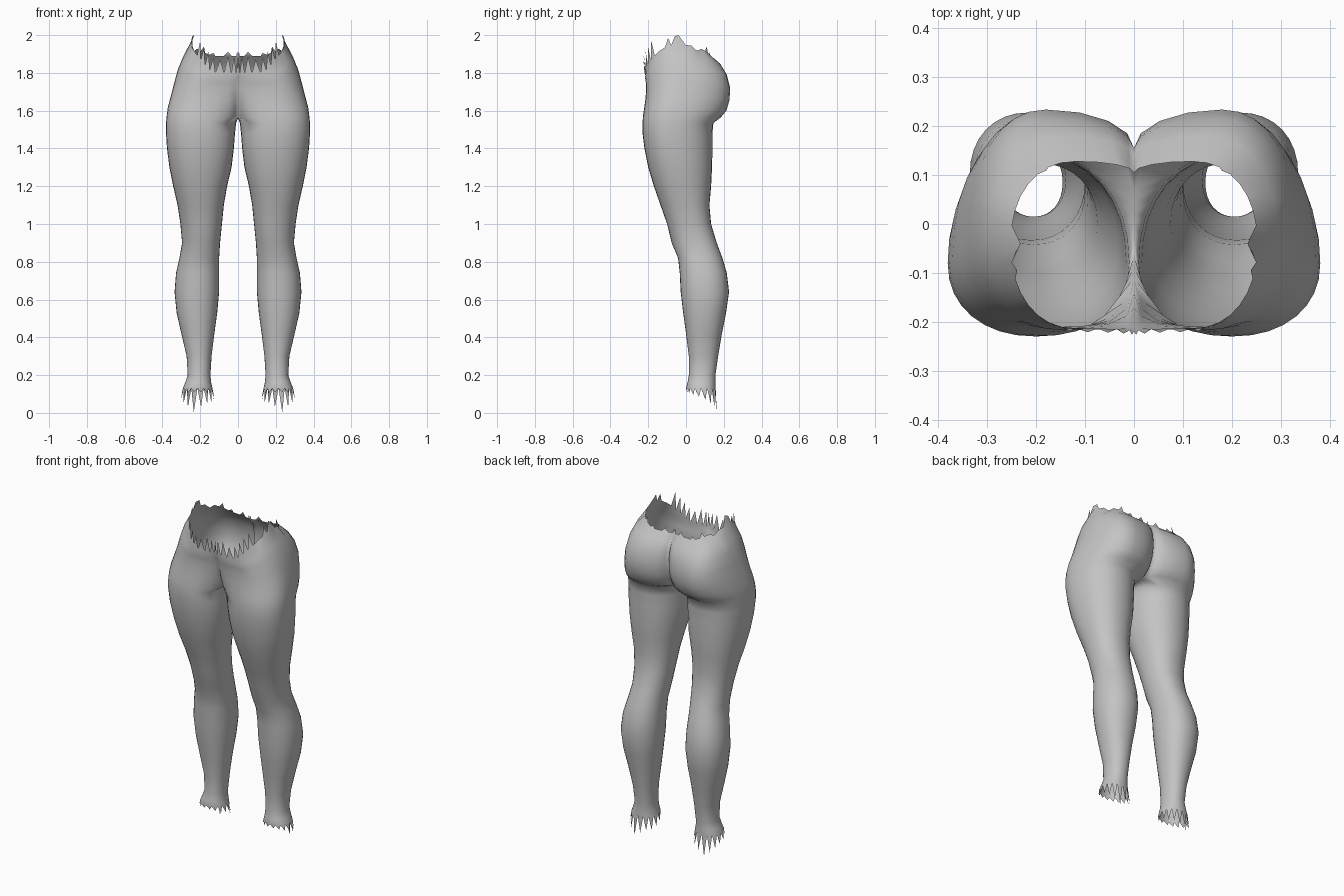
import bpy, bmesh, math, random

if "Cube" in bpy.data.objects:
    bpy.data.objects.remove(bpy.data.objects["Cube"])
random.seed(4)

SKIN = bpy.data.materials.new("plain_grey")
SKIN.diffuse_color = (0.55, 0.55, 0.55, 1)
SKIN.use_nodes = True
SKIN.node_tree.nodes["Principled BSDF"].inputs["Base Color"].default_value = SKIN.diffuse_color

# Leg sections: z, inner x, outer x, front y, back y, centre x, centre y
LEG = [
    (0.13, .135, .292, .000, .157, .215, .08),
    (0.16, .142, .280, .008, .156, .210, .08),
    (0.20, .146, .266, .015, .156, .205, .085),
    (0.30, .140, .272, .015, .170, .205, .09),
    (0.42, .125, .300, .000, .190, .210, .09),
    (0.53, .110, .325, -.015, .212, .215, .10),
    (0.64, .100, .336, -.028, .228, .215, .10),
    (0.74, .100, .328, -.033, .216, .210, .09),
    (0.82, .100, .310, -.042, .193, .205, .07),
    (0.90, .095, .296, -.076, .163, .195, .05),
    (1.00, .085, .305, -.100, .133, .190, .02),
    (1.10, .075, .320, -.135, .124, .195, .00),
    (1.20, .058, .343, -.170, .133, .200, -.03),
    (1.30, .034, .363, -.200, .138, .200, -.05),
    (1.40, .022, .376, -.220, .140, .200, -.07),
    (1.48, .016, .381, -.230, .140, .200, -.08),
    (1.535, .010, .381, -.230, .145, .200, -.08),
]
# Hip sections: front z, side z, back z, outer x, front y, back y,
# centre x, centre y, front midline y, back midline y
HIP = [
    (1.57, 1.57, 1.565, .378, -.228, .185, .19, -.08, -.11, .07),
    (1.61, 1.62, 1.60, .371, -.222, .214, .18, -.07, -.14, .11),
    (1.66, 1.68, 1.655, .355, -.215, .230, .18, -.05, -.17, .14),
    (1.71, 1.75, 1.72, .337, -.211, .234, .18, -.03, -.19, .155),
    (1.75, 1.82, 1.79, .318, -.213, .216, .17, -.02, -.20, .155),
    (1.775, 1.88, 1.85, .293, -.217, .180, .15, -.03, -.21, .14),
    (1.80, 1.95, 1.89, .252, -.213, .128, .12, -.04, -.22, .105),
]


def oval(a, b):
    """Point on a slightly squared quarter arc."""
    f = lambda v: math.copysign(abs(v) ** .92, v)
    return f(a), f(b)


def leg_ring(bm, row):
    z, xi, xo, yf, yb, cx, cy = row
    ring = {}
    for i in range(32):
        t = i * math.tau / 32
        s, c = oval(math.sin(t), math.cos(t))
        x = cx + s * ((xo - cx) if s > 0 else (cx - xi))
        y = cy + c * ((yf - cy) if c > 0 else (cy - yb) * 1)
        ring[i] = bm.verts.new((x, y, z))
    return ring


def hip_ring(bm, row, crotch):
    zf, zs, zb, xo, yf, yb, cx, cy, yfm, ybm = row
    ring = {}
    for i in range(32):
        if i <= 16:                                   # outer half
            t = i * math.pi / 16
            s, c = oval(math.sin(t), math.cos(t))
            end = zf if c > 0 else zb
            x, y = cx + s * (xo - cx), cy + c * ((yf - cy) if c > 0 else (cy - yb))
            z = end + (zs - end) * max(s, 0) ** 1.5
        elif i <= 20 or i >= 28:                      # curve in to the midline
            back = i <= 20
            t = ((i - 16) if back else (32 - i)) * math.pi / 8
            m, e = (ybm, yb) if back else (yfm, yf)
            x, y = cx * (1 - math.sin(t)), m + (e - m) * math.cos(t)
            z = zb if back else zf
            if i in (20, 28):
                x = 0
        elif crotch:                                  # strip between the legs
            k = (i - 20) / 8
            x, y, z = 0, ybm + (yfm - ybm) * k, 1.567 - .008 * math.sin(k * math.pi)
        else:
            continue
        ring[i] = bm.verts.new((x, y, z))
    return ring


def bridge(bm, lo, hi):
    for i in range(32):
        j = (i + 1) % 32
        if i in hi and j in hi:
            bm.faces.new((lo[i], lo[j], hi[j], hi[i]))


bm = bmesh.new()
rings = [leg_ring(bm, r) for r in LEG]
rings += [hip_ring(bm, r, k == 0) for k, r in enumerate(HIP)]
for k in range(len(rings) - 1):
    lo, hi = rings[k], rings[k + 1]
    if k >= len(LEG):                                 # open halves above the crotch
        lo = {i: v for i, v in lo.items() if i <= 20 or i >= 28}
    bridge(bm, lo, hi)

# Torn ankle edge: long points at the back, short at the front
foot = rings[0]
for i in range(0, 32, 2):
    a, b, c = foot[i], foot[i + 1], foot[(i + 2) % 32]
    back = min(1, max(0, b.co.y / .15))
    drop = .02 + .085 * back * random.uniform(.65, 1.0)
    if i == 14:
        drop = .127
    tip = bm.verts.new((b.co.x + (b.co.x - .213) * .12, b.co.y + .006, .13 - drop))
    bm.faces.new((a, b, tip))
    bm.faces.new((b, c, tip))

# Torn waist edge: tall points in front, small ones round the back
rim = rings[-1]
for i in list(range(28, 32)) + list(range(0, 20)):
    a, b = rim[i], rim[(i + 1) % 32]
    if i >= 28 or i < 4:
        rise = random.uniform(.065, .095)
    elif i in (6, 7):
        rise = .045
    elif i < 13:
        continue
    else:
        rise = random.uniform(.012, .03) if i % 2 else 0
    if rise:
        p = (a.co + b.co) / 2
        tip = bm.verts.new((p.x * .97, p.y - (.008 if p.y < -.15 else 0), min(2.0, p.z + rise)))
        bm.faces.new((a, b, tip))
# Hip peak
a, b, c = rim[7], rim[8], rim[9]
b.co = (.232, -.04, 2.0)
rim[11].co.z -= .02

bmesh.ops.recalc_face_normals(bm, faces=bm.faces)
mesh = bpy.data.meshes.new("legs")
bm.to_mesh(mesh)
bm.free()
mesh.materials.append(SKIN)
legs = bpy.data.objects.new("legs", mesh)
bpy.context.collection.objects.link(legs)

# Second leg by mirroring, welded along the midline
mirror = legs.modifiers.new("mirror", 'MIRROR')
mirror.use_axis[0] = True
mirror.use_mirror_merge = True
mirror.merge_threshold = .0005
bpy.context.view_layer.objects.active = legs
legs.select_set(True)
bpy.ops.object.shade_smooth_by_angle(angle=math.radians(60))
